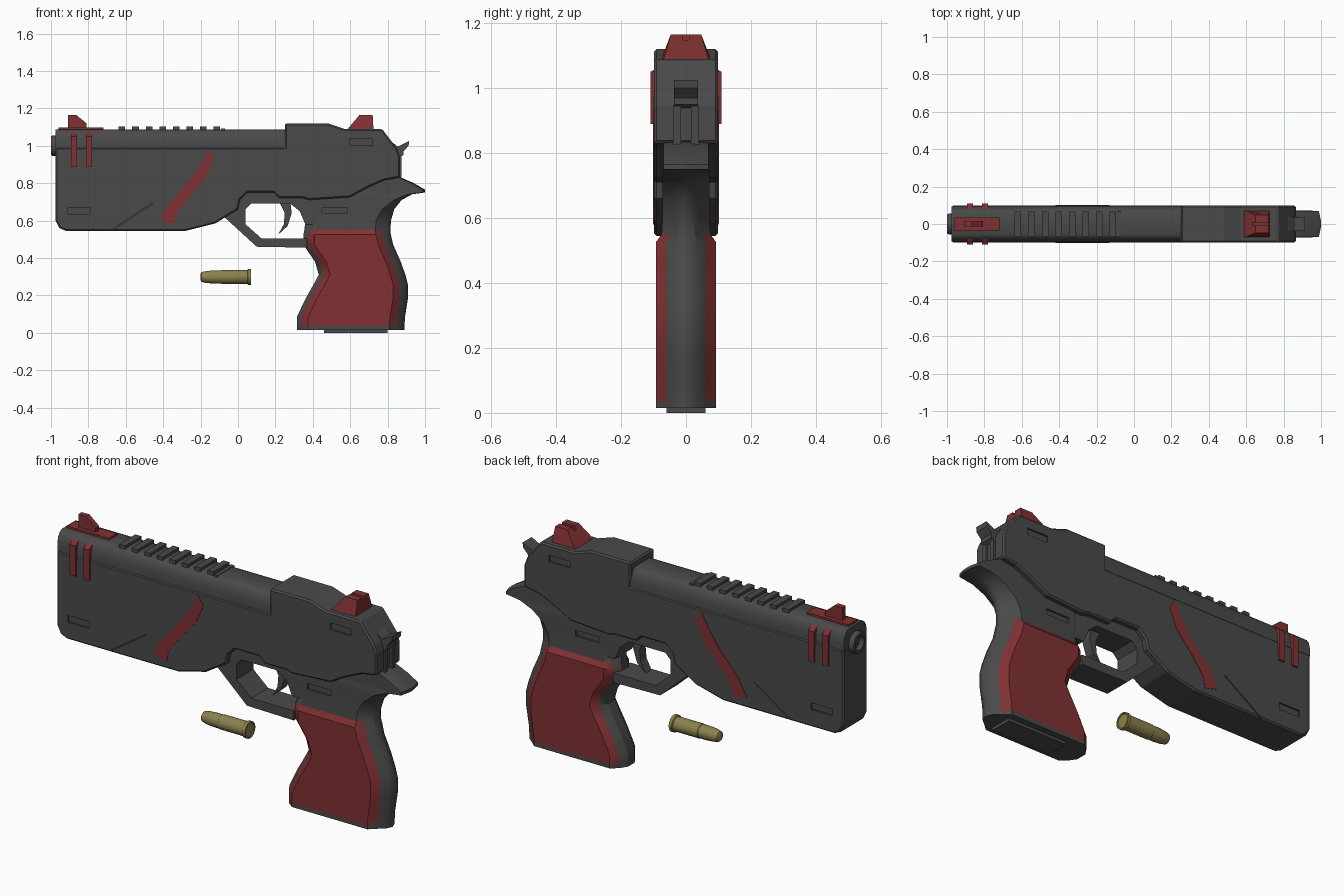
import bpy, bmesh, math

if "Cube" in bpy.data.objects:
    bpy.data.objects.remove(bpy.data.objects["Cube"])


def material(name, rgb):
    m = bpy.data.materials.new(name)
    m.diffuse_color = (*rgb, 1)
    m.use_nodes = True
    m.node_tree.nodes["Principled BSDF"].inputs["Base Color"].default_value = m.diffuse_color
    return m


GREY = material("dark_grey", (0.068, 0.068, 0.068))
RED = material("deep_red", (0.22, 0.03, 0.032))
BRASS = material("brass", (0.26, 0.22, 0.075))


def finish(name, bm, *mats):
    bmesh.ops.recalc_face_normals(bm, faces=bm.faces)
    mesh = bpy.data.meshes.new(name)
    bm.to_mesh(mesh)
    bm.free()
    for m in mats:
        mesh.materials.append(m)
    ob = bpy.data.objects.new(name, mesh)
    bpy.context.collection.objects.link(ob)
    return ob


def activate(ob):
    bpy.ops.object.select_all(action='DESELECT')
    ob.select_set(True)
    bpy.context.view_layer.objects.active = ob


def smooth(ob, angle=35):
    activate(ob)
    bpy.ops.object.shade_smooth_by_angle(angle=math.radians(angle))


def prisms(name, outlines, spans, mat, axis='y'):
    """Extrude outlines: (x, z) along y, or (y, z) along x, over each span."""
    bm = bmesh.new()
    for pts in outlines:
        for a, b in spans:
            ends = []
            for t in (a, b):
                ends.append([bm.verts.new((p, t, q) if axis == 'y' else (t, p, q))
                             for p, q in pts])
            lo, hi = ends
            bm.faces.new(lo)
            bm.faces.new(hi[::-1])
            for i in range(len(pts)):
                j = (i + 1) % len(pts)
                bm.faces.new((lo[i], lo[j], hi[j], hi[i]))
    return finish(name, bm, mat)


def rect(x0, x1, z0, z1):
    return [(x0, z0), (x1, z0), (x1, z1), (x0, z1)]


def both(a, b):
    return [(a, b), (-b, -a)]


def cut(ob, outlines, spans):
    cutter = prisms("cutter", outlines, spans, GREY)
    cutter.hide_render = True
    activate(ob)
    mod = ob.modifiers.new("cut", 'BOOLEAN')
    mod.operation = 'DIFFERENCE'
    mod.solver = 'EXACT'
    mod.object = cutter
    bpy.ops.object.modifier_apply(modifier=mod.name)
    bpy.data.objects.remove(cutter)


def lathe(name, profile, zc, mat, n=24):
    """Revolve (x, radius) points round a line along x at height zc."""
    bm = bmesh.new()
    rings = [[bm.verts.new((x, r * math.cos(i * math.tau / n), zc + r * math.sin(i * math.tau / n)))
              for i in range(n)] for x, r in profile]
    for a, b in zip(rings, rings[1:]):
        for i in range(n):
            j = (i + 1) % n
            bm.faces.new((a[i], a[j], b[j], b[i]))
    bm.faces.new(rings[0])
    bm.faces.new(rings[-1])
    ob = finish(name, bm, mat)
    smooth(ob)
    return ob


# main body with bevelled edges, small slots and a diagonal groove on each side
body = prisms("body", [[
    (-.975, .99), (-.975, .60), (-.955, .56), (-.92, .545), (-.28, .545), (-.12, .585),
    (0, .66), (.01, .71), (.05, .75), (.19, .75), (.22, .72), (.345, .72), (.38, .71),
    (.60, .725), (.69, .775), (.78, .815), (.865, .83), (.865, .945), (.85, .985),
    (.77, 1.09), (.57, 1.09), (.48, 1.12), (.25, 1.12), (.25, .99)]], [(-.099, .099)], GREY)
activate(body)
bev = body.modifiers.new("bevel", 'BEVEL')
bev.width, bev.segments, bev.limit_method = .008, 1, 'ANGLE'
bev.angle_limit = math.radians(50)
bpy.ops.object.modifier_apply(modifier=bev.name)
cut(body, [rect(.60, .72, 1.0, 1.035), rect(-.91, -.79, .635, .67),
           [(-.70, .535), (-.69, .535), (-.455, .69), (-.465, .69)]], both(.09, .12))

# rounded top cover with cross ribs
half = [(.094, .985), (.094, 1.03), (.086, 1.06), (.072, 1.08), (.055, 1.088)]
cover = prisms("top_cover", [half + [(-y, z) for y, z in half[::-1]]], [(-.975, .255)], GREY, 'x')
smooth(cover)
prisms("cover_ribs", [rect(-.638 + .0725 * i, -.603 + .0725 * i, 1.07, 1.102) for i in range(8)],
       [(-.066, .066)], GREY)
prisms("cover_end_band", [rect(-.09, -.07, 1.07, 1.091)], [(-.07, .07)], GREY)

# hollow muzzle
lathe("muzzle", [(-.9, .056), (-.99, .056), (-1, .05), (-1, .036), (-.92, .036)], 1.0, GREY)

# trigger guard, joined to the frame strip above the trigger
guard = prisms("trigger_guard", [[
    (-.08, .625), (.10, .46), (.37, .455), (.37, .505), (.125, .505), (.04, .58), (.04, .66),
    (.07, .69), (.28, .69), (.33, .65), (.36, .58), (.42, .58), (.42, .77), (.03, .77),
    (-.05, .70)]], [(-.07, .07)], GREY)
prisms("trigger", [[(.22, .70), (.28, .70), (.287, .64), (.265, .57), (.215, .525),
                    (.245, .58), (.25, .64)]], [(-.025, .025)], GREY)

# grip and rear tang: rows of height, front x, back x, half width, rear rounding
rows = [(.015, .315, .89, .093, 1), (.035, .315, .89, .093, 1), (.085, .315, .893, .093, 1),
        (.18, .36, .908, .093, 1), (.26, .405, .908, .093, 1), (.31, .432, .895, .093, 1),
        (.38, .412, .87, .093, 1), (.47, .35, .83, .093, 1), (.525, .35, .817, .093, 1),
        (.55, .355, .815, .075, 1), (.60, .36, .818, .072, 1), (.66, .36, .835, .072, .8),
        (.71, .36, .875, .072, .5), (.74, .36, .93, .072, .3), (.75, .36, 1, .07, .15),
        (.765, .36, 1, .07, .15), (.80, .36, .94, .07, .15), (.835, .36, .86, .07, .15)]
bm = bmesh.new()
loops = []
for z, f, b, w, r in rows:
    side = [(f, .3 * w), (f + .025, .7 * w), (f + .06, w), (b - .08 * r, w),
            (b - .045 * r, .66 * w), (b - .012 * r, .37 * w), (b, .05 * w)]
    loops.append([bm.verts.new((x, y, z)) for x, y in side + [(x, -y) for x, y in side[::-1]]])
for a, b in zip(loops, loops[1:]):
    for i in range(len(a)):
        j = (i + 1) % len(a)
        face = bm.faces.new((a[i], a[j], b[j], b[i]))
        c = face.calc_center_median()
        face.material_index = int(.03 < c.z < .55 and abs(c.y) > .066)  # red side panels
bm.faces.new(loops[0])
bm.faces.new(loops[-1])
grip = finish("grip", bm, GREY, RED)
cut(grip, [rect(.45, .585, .64, .67)], both(.062, .1))
smooth(grip, 30)
prisms("grip_base_plate", [rect(.46, .80, 0, .02)], [(-.06, .06)], GREY)

# hammer with a wide spur, over a narrow rear block
prisms("hammer", [[(.78, 1.02), (.81, 1.03), (.855, .995), (.915, 1.025), (.912, 1.0),
                   (.885, .97), (.885, .95), (.86, .935), (.80, .94)]], [(-.037, .037)], GREY)
prisms("hammer_block", [rect(.82, .875, .79, .945)], both(.015, .04), GREY)

# red sights
prisms("front_sight_base", [rect(-.96, -.72, 1.075, 1.098)], [(-.035, .035)], RED)
prisms("front_sight_blade", [[(-.91, 1.09), (-.81, 1.09), (-.81, 1.12), (-.865, 1.165),
                              (-.91, 1.165)]], [(-.014, .014)], RED)
rear = prisms("rear_sight", [[(.58, 1.08), (.725, 1.08), (.72, 1.165), (.65, 1.165),
                              (.595, 1.10)]], [(-.072, .072)], RED)
for v in rear.data.vertices:
    if v.co.z > 1.15:
        v.co.y *= .65
cut(rear, [rect(.5, .8, 1.148, 1.2)], [(-.009, .009)])

# red fins beside the muzzle, tapered towards the top
fins = prisms("side_fins", [rect(x, x + .033, .89, 1.075) for x in (-.893, -.813)],
              both(.07, .109), RED)
for v in fins.data.vertices:
    if abs(v.co.y) > .1:
        v.co.z = min(v.co.z, 1.05)

# painted diagonal slash on both sides
prisms("painted_slash", [[(-.42, .60), (-.37, .69), (-.27, .80), (-.20, .90), (-.16, .975),
                          (-.13, .93), (-.17, .83), (-.26, .73), (-.33, .64), (-.34, .58)]],
       both(.097, .101), RED)

# loose brass cartridge
lathe("cartridge", [(-.2, .018), (-.195, .026), (-.17, .032), (-.13, .035), (-.092, .035),
                    (-.09, .037), (.05, .037), (.053, .043), (.07, .043), (.07, .036),
                    (.066, .034)], .298, BRASS)
